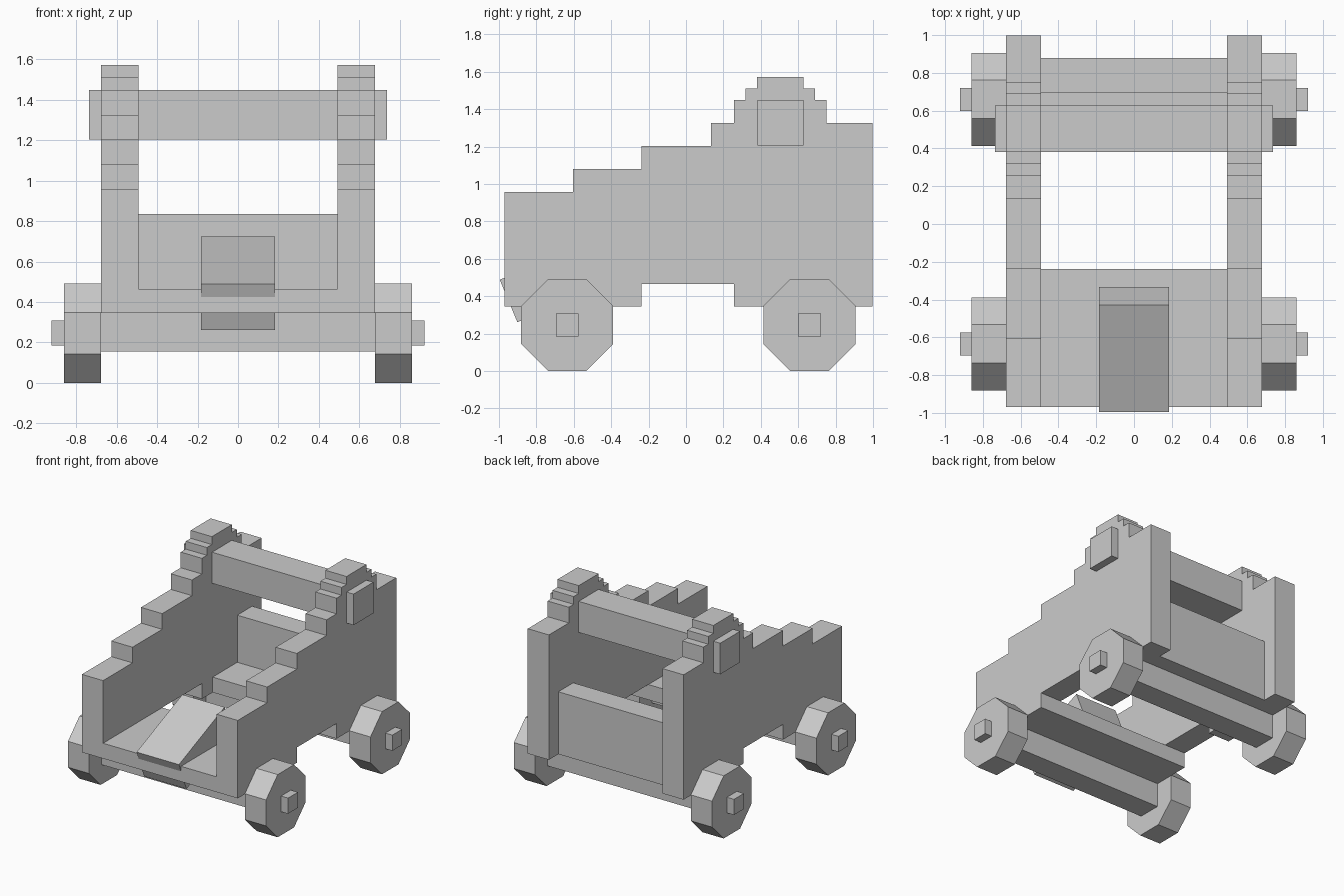
import bpy, math

if "Cube" in bpy.data.objects:
    bpy.data.objects.remove(bpy.data.objects["Cube"])


def prism(name, profile, x0, x1):
    """Extrude a (y, z) outline along x."""
    n = len(profile)
    verts = [(x, y, z) for x in (x0, x1) for y, z in profile]
    faces = [tuple(reversed(range(n))), tuple(range(n, 2 * n))]
    faces += [(i, (i + 1) % n, n + (i + 1) % n, n + i) for i in range(n)]
    mesh = bpy.data.meshes.new(name)
    mesh.from_pydata(verts, [], faces)
    ob = bpy.data.objects.new(name, mesh)
    bpy.context.collection.objects.link(ob)
    # consistent outward normals
    bpy.context.view_layer.objects.active = ob
    ob.select_set(True)
    bpy.ops.object.mode_set(mode='EDIT')
    bpy.ops.mesh.select_all(action='SELECT')
    bpy.ops.mesh.normals_make_consistent(inside=False)
    bpy.ops.object.mode_set(mode='OBJECT')
    ob.select_set(False)
    return ob


def box(name, x0, x1, y0, y1, z0, z1):
    return prism(name, [(y0, z0), (y1, z0), (y1, z1), (y0, z1)], x0, x1)


IN, OUT = 0.493, 0.677  # inner and outer faces of the side cheeks

# Stepped side cheeks
cheek = [(-0.97, 0.345), (-0.97, 0.957), (-0.605, 0.957), (-0.605, 1.08),
         (-0.237, 1.08), (-0.237, 1.203), (0.133, 1.203), (0.133, 1.326),
         (0.256, 1.326), (0.256, 1.449), (0.318, 1.449), (0.318, 1.51),
         (0.38, 1.51), (0.38, 1.572), (0.627, 1.572), (0.627, 1.51),
         (0.69, 1.51), (0.69, 1.449), (0.75, 1.449), (0.75, 1.326),
         (0.997, 1.326), (0.997, 0.345), (0.256, 0.345), (0.256, 0.465),
         (-0.237, 0.465), (-0.237, 0.345)]
for side, s in (("left", -1), ("right", 1)):
    prism(f"cheek_{side}", cheek, s * IN, s * OUT)

# Floors, back board and upper cross beam
box("front_floor", -IN, IN, -0.97, -0.237, 0.345, 0.465)
box("rear_floor", -IN, IN, 0.39, 0.70, 0.345, 0.465)
box("back_board", -IN, IN, 0.695, 0.88, 0.345, 0.835)
box("cross_beam", -0.737, 0.737, 0.382, 0.628, 1.205, 1.449)

# Tilted elevating block
a = math.radians(22.5)
block = [(-0.665 + u * math.cos(a) - v * math.sin(a),
          0.492 + u * math.sin(a) + v * math.cos(a))
         for u, v in ((-0.307, -0.123), (0.307, -0.123), (0.307, 0.123), (-0.307, 0.123))]
prism("elevating_block", block, -0.184, 0.184)

# Axles, octagonal wheels and square hubs
r = 0.246 / math.cos(math.pi / 8)
for end, yc in (("front", -0.635), ("rear", 0.66)):
    box(f"{end}_axle", -OUT, OUT, yc - 0.092, yc + 0.092, 0.155, 0.345)
    octagon = [(yc + r * math.cos(math.pi / 8 * (2 * i + 1)),
                0.246 + r * math.sin(math.pi / 8 * (2 * i + 1))) for i in range(8)]
    for side, s in (("left", -1), ("right", 1)):
        prism(f"{end}_wheel_{side}", octagon, s * OUT, s * 0.861)
        box(f"{end}_hub_{side}", s * 0.861, s * 0.922, yc - 0.061, yc + 0.061, 0.185, 0.308)
